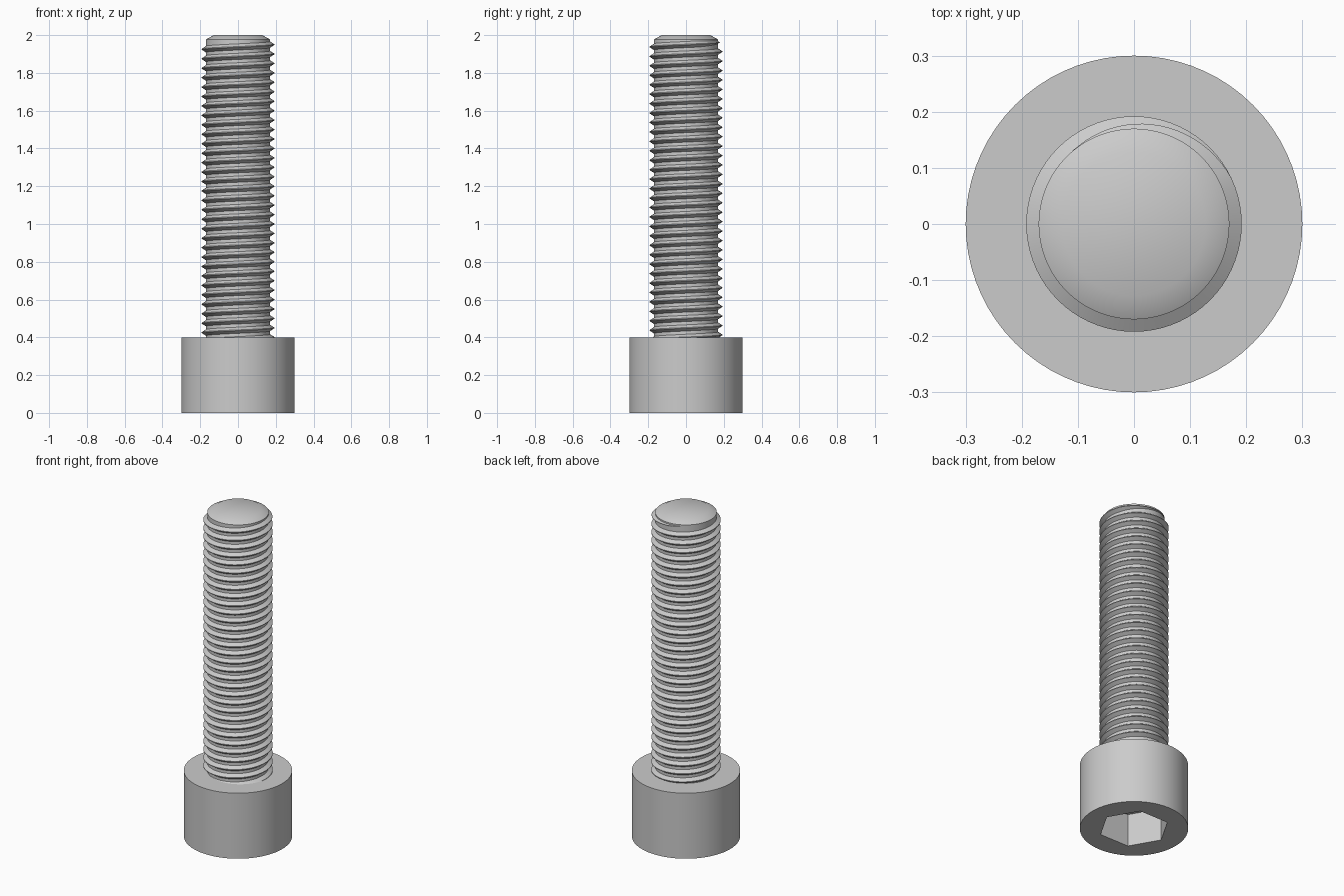
import bpy
import bmesh
from math import cos, sin, pi, radians

HEAD_R, HEAD_H = 0.30, 0.40
ROOT_R, CREST_R = 0.17, 0.192
PITCH, SEGS = 0.05, 72

cube = bpy.data.objects.get("Cube")
if cube:
    bpy.data.objects.remove(cube, do_unlink=True)

steel = bpy.data.materials.new("grey steel")
steel.use_nodes = True
colour = (0.6, 0.6, 0.6, 1.0)
steel.diffuse_color = colour
steel.node_tree.nodes["Principled BSDF"].inputs["Base Color"].default_value = colour


def add_object(name, bm):
    """Turn a bmesh into a named steel object."""
    bmesh.ops.recalc_face_normals(bm, faces=bm.faces)
    mesh = bpy.data.meshes.new(name)
    bm.to_mesh(mesh)
    bm.free()
    mesh.materials.append(steel)
    obj = bpy.data.objects.new(name, mesh)
    bpy.context.collection.objects.link(obj)
    return obj


def select_only(obj):
    bpy.ops.object.select_all(action='DESELECT')
    obj.select_set(True)
    bpy.context.view_layer.objects.active = obj


def smooth(obj):
    select_only(obj)
    bpy.ops.object.shade_smooth_by_angle(angle=radians(30))


def skin(rings):
    """Join equal rings of points with quads and cap both ends."""
    bm = bmesh.new()
    loops = [[bm.verts.new(p) for p in ring] for ring in rings]
    n = len(loops[0])
    for a, b in zip(loops, loops[1:]):
        for i in range(n):
            j = (i + 1) % n
            bm.faces.new((a[i], a[j], b[j], b[i]))
    bm.faces.new(loops[0])
    bm.faces.new(loops[-1])
    return bm


def lathe(name, profile, sides):
    """Stack circles of (radius, height) into a closed solid."""
    rings = [[(r * cos(2 * pi * i / sides), r * sin(2 * pi * i / sides), z)
              for i in range(sides)] for r, z in profile]
    return add_object(name, skin(rings))


# Cylindrical head with a hexagonal socket in its underside
head = lathe("socket_head", [(HEAD_R, 0), (HEAD_R, HEAD_H)], SEGS)
cutter = lathe("socket_cutter", [(0.196, -0.1), (0.196, 0.2)], 6)
cutter.hide_render = True
cut = head.modifiers.new("hex socket", 'BOOLEAN')
cut.operation = 'DIFFERENCE'
cut.solver = 'EXACT'
cut.object = cutter
select_only(head)
bpy.ops.object.modifier_apply(modifier=cut.name)
bpy.data.objects.remove(cutter, do_unlink=True)
smooth(head)

# Shank core with a chamfered tip
shank = lathe("shank_core", [(ROOT_R, HEAD_H - 0.03), (ROOT_R, 1.977), (0.128, 2.0)], SEGS)
smooth(shank)

# Right-handed helical thread, fading out at the tip
END_ANGLE = radians(130)
FADE = radians(105)
TURNS = 32
END_Z = 1.95 + PITCH * END_ANGLE / (2 * pi)
SUNK = 0.004
rings = []
steps = TURNS * SEGS
for k in range(steps + 1):
    back = (steps - k) * 2 * pi / SEGS
    angle = END_ANGLE - back
    z = END_Z - PITCH * back / (2 * pi)
    grow = max(0.03, min(1.0, back / FADE))
    crest = ROOT_R + (CREST_R - ROOT_R) * grow
    base, tip = 0.019 * grow, 0.002 * grow
    section = [(ROOT_R - SUNK, -base), (crest, -tip), (crest, tip), (ROOT_R - SUNK, base)]
    rings.append([(r * cos(angle), r * sin(angle), z + dz) for r, dz in section])
thread = add_object("helical_thread", skin(rings))
smooth(thread)
